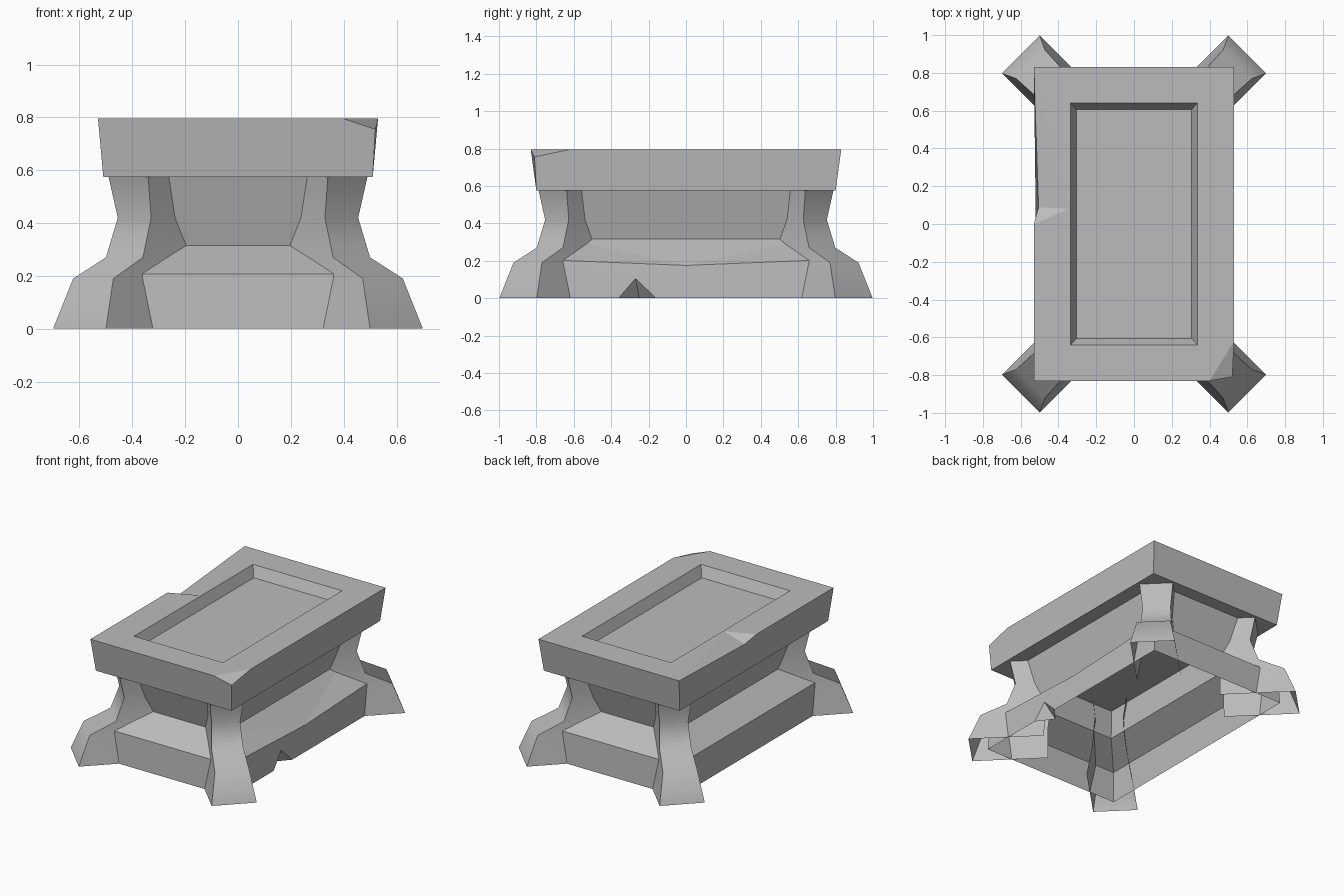
import bpy, bmesh, math

cube = bpy.data.objects.get("Cube")
if cube:
    bpy.data.objects.remove(cube, do_unlink=True)

stone = bpy.data.materials.new("grey_stone")
stone.use_nodes = True
GREY = (0.5, 0.5, 0.5, 1)
stone.diffuse_color = GREY
bsdf = stone.node_tree.nodes["Principled BSDF"]
bsdf.inputs["Base Color"].default_value = GREY
bsdf.inputs["Roughness"].default_value = 0.9


def rectangle(bm, hx, hy, z):
    """Corners counter-clockwise, starting front right of the model."""
    return [bm.verts.new((sx * hx, sy * hy, z))
            for sx, sy in ((-1, -1), (1, -1), (1, 1), (-1, 1))]


def bridge(bm, lower, upper, skip=()):
    for i in range(4):
        j = (i + 1) % 4
        if i not in skip:
            bm.faces.new((lower[i], lower[j], upper[j], upper[i]))


def finish(bm, name):
    bmesh.ops.recalc_face_normals(bm, faces=bm.faces[:])
    # open shells must point away from the middle
    total = 0
    for f in bm.faces:
        c = f.calc_center_median()
        total += (f.normal.x * c.x + f.normal.y * c.y) * f.calc_area()
    if total < 0:
        bmesh.ops.reverse_faces(bm, faces=bm.faces[:])
    mesh = bpy.data.meshes.new(name)
    bm.to_mesh(mesh)
    bm.free()
    mesh.materials.append(stone)
    obj = bpy.data.objects.new(name, mesh)
    bpy.context.collection.objects.link(obj)
    return obj


# Lid: tapered slab with a recessed panel and two chipped spots
bm = bmesh.new()
TOP = 0.795
under = rectangle(bm, 0.51, 0.80, 0.575)
rim = rectangle(bm, 0.335, 0.64, TOP)
panel = rectangle(bm, 0.305, 0.605, TOP - 0.07)
bm.faces.new(under[::-1])
bm.faces.new(panel)
bridge(bm, rim, panel)
V = bm.verts.new
front_r = V((-0.53, -0.83, TOP))
back_l = V((0.53, 0.83, TOP))
back_r = V((-0.53, 0.83, TOP))
chip_a = V((0.40, -0.83, TOP))
chip_b = V((0.53, -0.62, TOP))
chip_low = V((0.52, -0.81, 0.755))
nick_in = V((-0.345, 0.08, TOP))
nick_edge = V((-0.53, 0, TOP))
nick_low = V((-0.505, 0.09, 0.755))
for face in (
    # top border
    (front_r, chip_a, rim[1], rim[0]), (chip_a, chip_b, rim[1]),
    (chip_b, back_l, rim[2], rim[1]), (back_l, back_r, rim[3], rim[2]),
    (back_r, nick_in, rim[3]), (nick_in, rim[0], rim[3]),
    (nick_in, nick_edge, front_r, rim[0]),
    # broken faces
    (chip_a, chip_low, chip_b), (nick_in, nick_low, nick_edge),
    (nick_in, back_r, nick_low),
    # sides
    (under[0], under[1], chip_low, chip_a, front_r),
    (under[1], under[2], back_l, chip_b, chip_low),
    (under[2], under[3], back_r, back_l),
    (under[3], under[0], front_r, nick_edge, nick_low, back_r),
):
    bm.faces.new(face)
finish(bm, "lid")

# Body: open shell with a sloping ledge, and a broken dent in its left side
bm = bmesh.new()
base, ledge, neck, top = [rectangle(bm, *r) for r in (
    (0.52, 0.82, 0), (0.51, 0.81, 0.208), (0.34, 0.63, 0.315), (0.41, 0.71, 0.575))]
bridge(bm, base, ledge, skip=(1,))
bridge(bm, ledge, neck, skip=(1,))
bridge(bm, neck, top)
V = bm.verts.new
sag = V((0.51, 0, 0.175))
dent_a, dent_b = V((0.52, -0.36, 0)), V((0.52, -0.16, 0))
dent_top, dent_in = V((0.515, -0.27, 0.105)), V((0.44, -0.25, 0))
for face in (
    (base[1], dent_a, dent_top, ledge[1]), (dent_top, sag, ledge[1]),
    (dent_top, dent_b, sag), (dent_b, base[2], ledge[2], sag),
    (dent_a, dent_in, dent_top), (dent_in, dent_b, dent_top),
    (ledge[1], sag, neck[1]), (sag, neck[2], neck[1]), (sag, ledge[2], neck[2]),
):
    bm.faces.new(face)
finish(bm, "body")

# Legs: diagonal three-sided brackets; rows are x centre, half width, z, depth
LEG = ((0.60, 0.100, 0, 0.34), (0.548, 0.076, 0.19, 0.29), (0.43, 0.070, 0.27, 0.18),
       (0.392, 0.063, 0.42, 0.12), (0.415, 0.075, 0.575, 0.12))
for sx, side in ((-1, "right"), (1, "left")):
    for sy, end in ((-1, "front"), (1, "back")):
        bm = bmesh.new()
        rows = []
        for x, w, z, depth in LEG:
            y = x + 0.298
            pts = ((x + w - depth, y - w - depth), (x + w, y - w),
                   (x - w, y + w), (x - w - depth, y + w - depth))
            rows.append([bm.verts.new((sx * px, sy * py, z)) for px, py in pts])
        for lo, hi in zip(rows, rows[1:]):
            for i in range(3):
                bm.faces.new((lo[i], lo[i + 1], hi[i + 1], hi[i]))
        leg = finish(bm, f"{end}_{side}_leg")
        bpy.ops.object.select_all(action="DESELECT")
        leg.select_set(True)
        bpy.context.view_layer.objects.active = leg
        bpy.ops.object.shade_smooth_by_angle(angle=math.radians(52))
